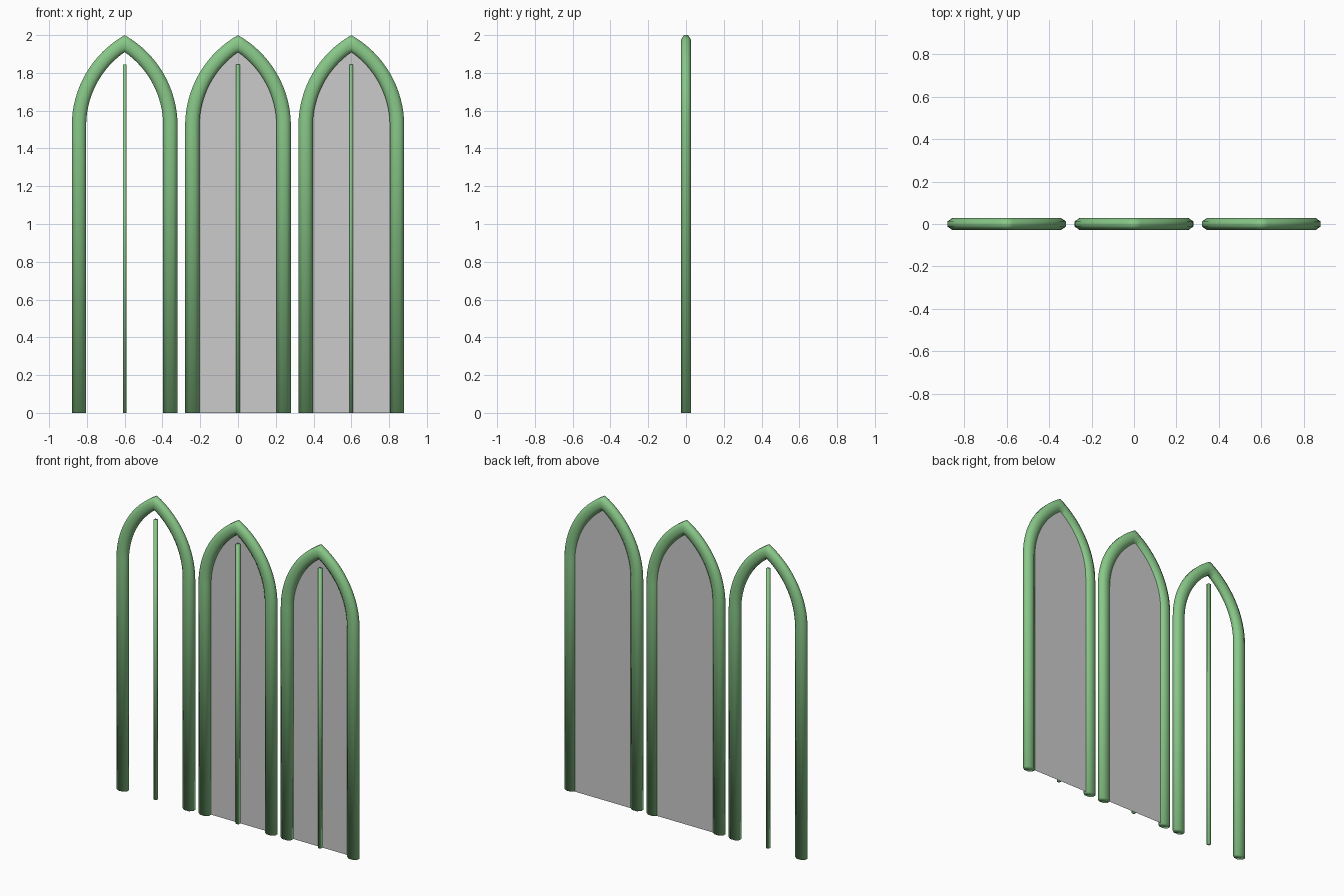
import bpy, bmesh, math

cube = bpy.data.objects.get("Cube")
if cube:
    bpy.data.objects.remove(cube, do_unlink=True)

SPRING = 1.52       # height where the arch begins
ARC_X = -0.271      # arc centre of the +x half
RADIUS = 0.513      # centreline radius of the arc
HALF_W, HALF_D = 0.038, 0.0275
STEPS = 16


def material(name, rgb):
    m = bpy.data.materials.new(name)
    m.use_nodes = True
    m.diffuse_color = (*rgb, 1)
    m.node_tree.nodes["Principled BSDF"].inputs["Base Color"].default_value = (*rgb, 1)
    return m


green = material("soft green", (0.25, 0.58, 0.25))
grey = material("light grey", (0.60, 0.60, 0.60))


def half_arch(u):
    """Points (x, z) from the floor to the apex, offset u from the centreline."""
    r = RADIUS + u
    end = math.acos(-ARC_X / r)
    pts = [(ARC_X + r, 0)]
    for i in range(STEPS + 1):
        a = end * i / STEPS
        pts.append((ARC_X + r * math.cos(a), SPRING + r * math.sin(a)))
    return pts


def finish(bm, name, x, mat, smooth):
    bmesh.ops.recalc_face_normals(bm, faces=bm.faces)
    for f in bm.faces:
        f.smooth = smooth
    mesh = bpy.data.meshes.new(name)
    bm.to_mesh(mesh)
    bm.free()
    mesh.materials.append(mat)
    ob = bpy.data.objects.new(name, mesh)
    ob.location.x = x
    bpy.context.collection.objects.link(ob)
    return ob


def arch_frame(name, x):
    # eight-sided section swept up the leg and round the arch, then mirrored
    bm = bmesh.new()
    rails = []
    k = 1 / math.cos(math.pi / 8)
    for i in range(8):
        a = math.pi / 8 + i * math.pi / 4
        u, v = HALF_W * k * math.cos(a), HALF_D * k * math.sin(a)
        rails.append([bm.verts.new((px, v, pz)) for px, pz in half_arch(u)])
    for i in range(8):
        p, q = rails[i], rails[(i + 1) % 8]
        for j in range(len(p) - 1):
            bm.faces.new((p[j], q[j], q[j + 1], p[j + 1]))
    bm.faces.new([r[0] for r in rails])
    ob = finish(bm, name, x, green, True)
    mirror = ob.modifiers.new("mirror", "MIRROR")
    mirror.use_clip = True


def centre_bar(name, x):
    bm = bmesh.new()
    bmesh.ops.create_cube(bm, size=1)
    for v in bm.verts:
        v.co = (v.co.x * 0.02, v.co.y * 0.02, (v.co.z + 0.5) * 1.845)
    finish(bm, name, x, green, True)


def pane(name, x):
    # single flat sheet just behind the bar, tucked into the frame
    bm = bmesh.new()
    right = half_arch(-0.03)
    outline = right + [(-px, pz) for px, pz in reversed(right[:-1])]
    bm.faces.new([bm.verts.new((px, 0.011, pz)) for px, pz in outline])
    finish(bm, name, x, grey, False)


for label, x in (("right", -0.6), ("middle", 0), ("left", 0.6)):
    arch_frame(label + "_arch_frame", x)
    centre_bar(label + "_centre_bar", x)
    if label != "right":
        pane(label + "_pane", x)
